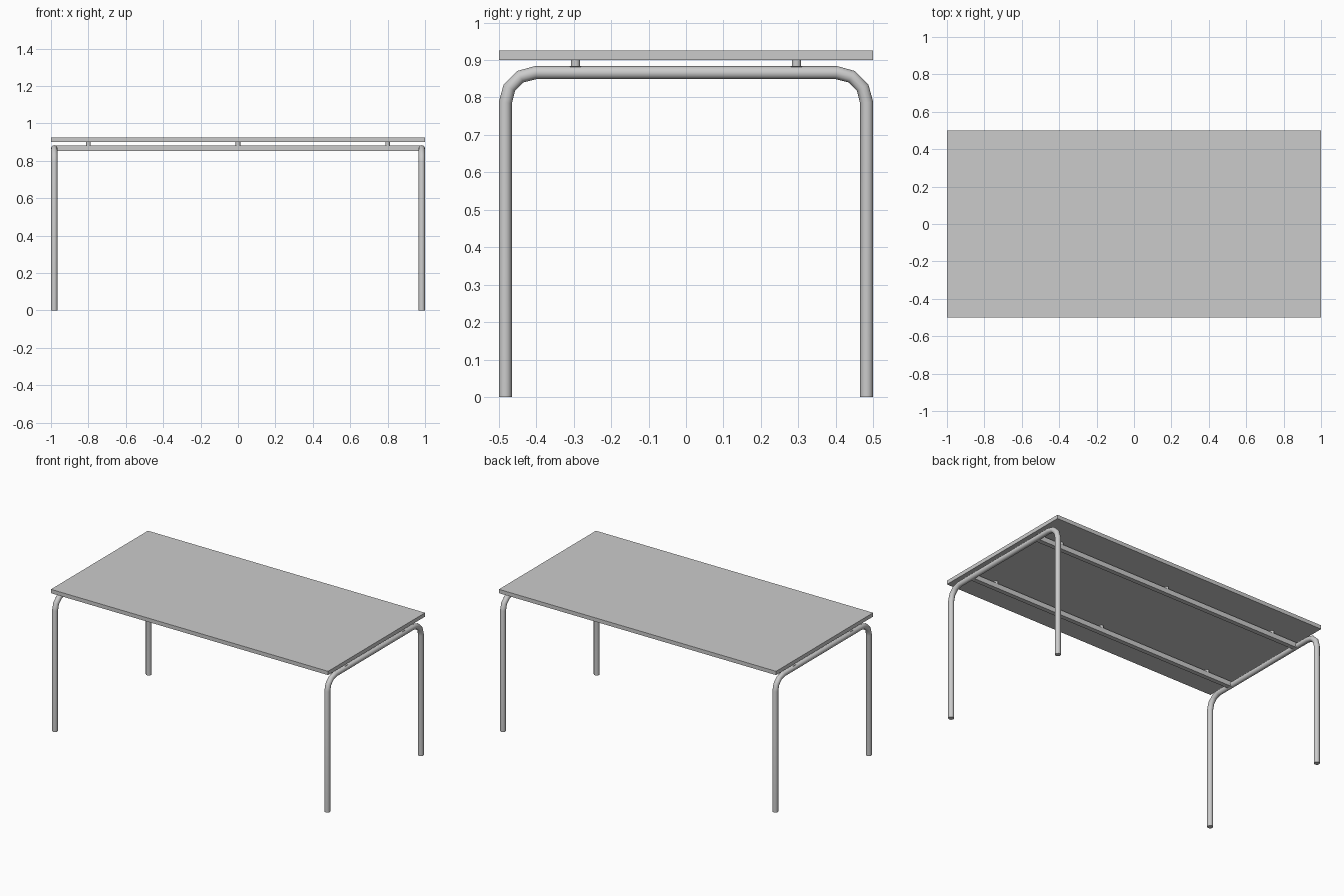
import bpy
import math

cube = bpy.data.objects.get("Cube")
if cube:
    bpy.data.objects.remove(cube, do_unlink=True)

# Single grey finish
GREY = (0.6, 0.6, 0.6, 1.0)
grey = bpy.data.materials.new("grey")
grey.use_nodes = True
grey.diffuse_color = GREY
grey.node_tree.nodes["Principled BSDF"].inputs["Base Color"].default_value = GREY

TUBE_R = 0.0175      # frame tube radius
TUBE_Z = 0.866       # height of the horizontal tube
LEG_X, LEG_Y = 0.9825, 0.4825
BEND_R = 0.08
RAIL_Y = 0.295
TOP_Z0, TOP_Z1 = 0.9, 0.925


def box(name, x, y, z):
    """Box from (min, max) ranges."""
    ranges = (x, y, z)
    bpy.ops.mesh.primitive_cube_add(size=1, location=[sum(r) / 2 for r in ranges])
    ob = bpy.context.object
    ob.name = name
    ob.scale = [r[1] - r[0] for r in ranges]
    bpy.ops.object.transform_apply(location=False, rotation=False, scale=True)
    ob.data.materials.append(grey)
    return ob


def leg_frame(name, x):
    """Bent tube forming two legs and the crossbar between them."""
    half = [(LEG_Y, 0.0)]
    for i in range(4):
        a = math.radians(30 * i)
        half.append((LEG_Y - BEND_R + BEND_R * math.cos(a),
                     TUBE_Z - BEND_R + BEND_R * math.sin(a)))
    path = half + [(-y, z) for y, z in reversed(half)]
    curve = bpy.data.curves.new(name, "CURVE")
    curve.dimensions = "3D"
    curve.bevel_depth = TUBE_R
    curve.bevel_resolution = 4
    curve.use_fill_caps = True
    spline = curve.splines.new("POLY")
    spline.points.add(len(path) - 1)
    for point, (y, z) in zip(spline.points, path):
        point.co = (x, y, z, 1)
    curve.materials.append(grey)
    ob = bpy.data.objects.new(name, curve)
    bpy.context.collection.objects.link(ob)
    bpy.ops.object.select_all(action="DESELECT")
    ob.select_set(True)
    bpy.context.view_layer.objects.active = ob
    bpy.ops.object.convert(target="MESH")
    bpy.ops.object.shade_smooth_by_angle(angle=math.radians(40))


# Tabletop
box("tabletop", (-1, 1), (-0.5, 0.5), (TOP_Z0, TOP_Z1))

# Bent tube frames at both ends
leg_frame("left_leg_frame", LEG_X)
leg_frame("right_leg_frame", -LEG_X)

# Long rails with the spacers that carry the top
for side, y in (("front", -RAIL_Y), ("back", RAIL_Y)):
    box(side + "_rail", (-0.99, 0.99), (y - 0.015, y + 0.015), (0.851, 0.883))
    for place, x in (("right", -0.8), ("middle", 0.0), ("left", 0.8)):
        bpy.ops.mesh.primitive_cylinder_add(
            vertices=12, radius=0.0125, depth=TOP_Z0 - 0.88,
            location=(x, y, (TOP_Z0 + 0.88) / 2))
        spacer = bpy.context.object
        spacer.name = f"{side}_{place}_spacer"
        spacer.data.materials.append(grey)
        bpy.ops.object.shade_smooth_by_angle(angle=math.radians(40))
